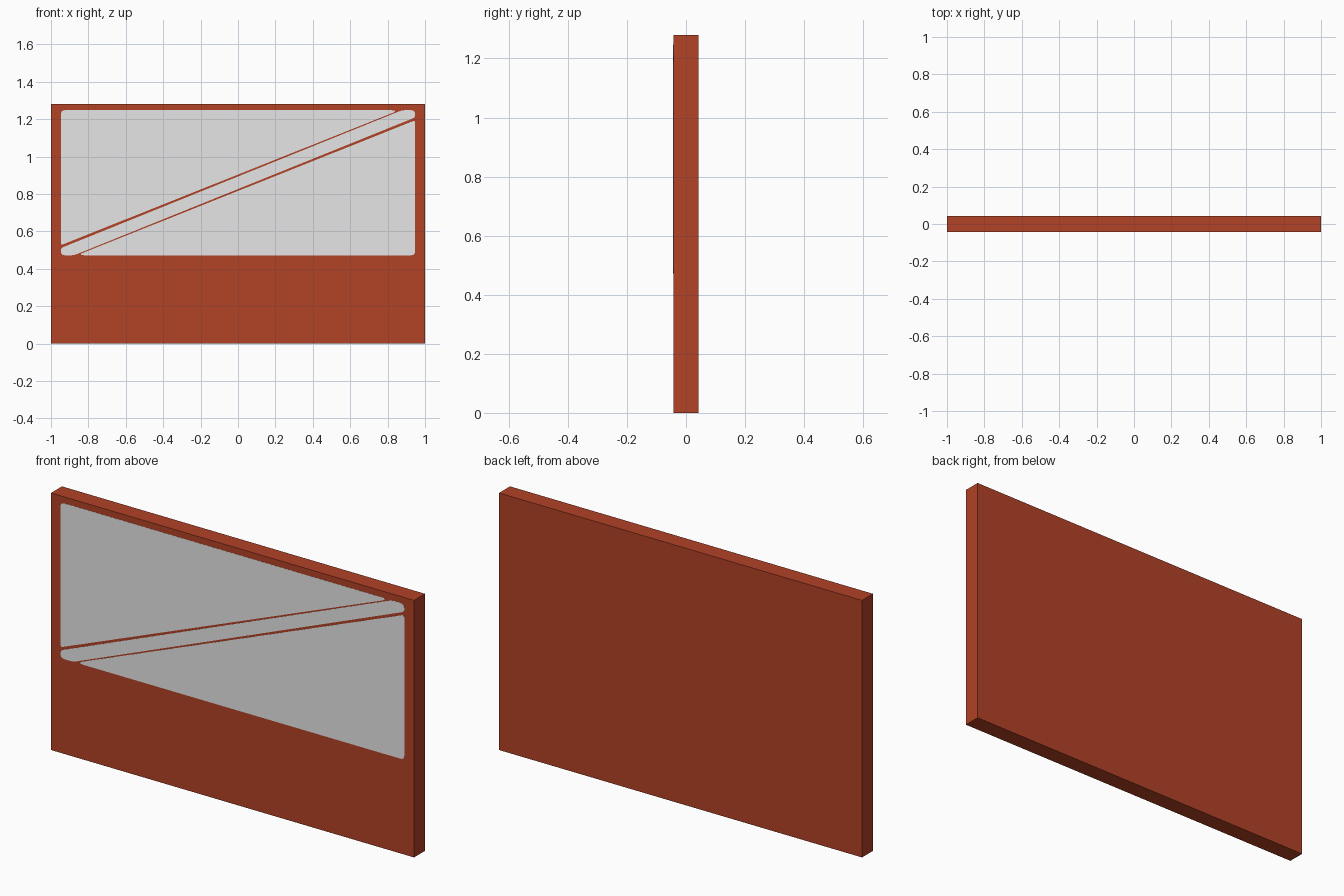
import bpy
import bmesh
from mathutils import Vector

if "Cube" in bpy.data.objects:
    bpy.data.objects.remove(bpy.data.objects["Cube"])

H, T = 1.28, 0.043      # panel height, half thickness
CZ = 0.86               # centre height of the pale inlays


def material(name, rgb):
    m = bpy.data.materials.new(name)
    m.diffuse_color = (*rgb, 1.0)
    m.use_nodes = True
    m.node_tree.nodes["Principled BSDF"].inputs["Base Color"].default_value = m.diffuse_color
    return m


red = material("brick red", (0.445, 0.054, 0.019))
grey = material("pale grey", (0.79, 0.79, 0.79))


def finish(bm, name, mat):
    bmesh.ops.recalc_face_normals(bm, faces=bm.faces)
    me = bpy.data.meshes.new(name)
    bm.to_mesh(me)
    bm.free()
    me.materials.append(mat)
    ob = bpy.data.objects.new(name, me)
    bpy.context.collection.objects.link(ob)
    return ob


def rounded(corners, steps=5):
    """Outline from (x, z, rounding length) corners."""
    out = []
    n = len(corners)
    for i, (x, z, d) in enumerate(corners):
        p = Vector((x, z))
        a = p + (Vector(corners[i - 1][:2]) - p).normalized() * d
        b = p + (Vector(corners[(i + 1) % n][:2]) - p).normalized() * d
        for k in range(steps + 1):
            t = k / steps
            out.append(a * (1 - t) ** 2 + p * 2 * t * (1 - t) + b * t * t)
    return out


def plate(name, corners):
    """Thin inlay lying practically flush with the front face."""
    bm = bmesh.new()
    face = bm.faces.new([bm.verts.new((p.x, -T - 0.0006, p.y)) for p in rounded(corners)])
    ext = bmesh.ops.extrude_face_region(bm, geom=[face])
    verts = [g for g in ext["geom"] if isinstance(g, bmesh.types.BMVert)]
    bmesh.ops.translate(bm, verts=verts, vec=(0, 0.003, 0))
    return finish(bm, name, grey)


def turned(corners):
    """Half-turn about the inlay centre."""
    return [(-x, 2 * CZ - z, d) for x, z, d in corners]


# Main slab
bm = bmesh.new()
bmesh.ops.create_cube(bm, size=1)
bmesh.ops.scale(bm, verts=bm.verts, vec=(2, 2 * T, H))
bmesh.ops.translate(bm, verts=bm.verts, vec=(0, 0, H / 2))
finish(bm, "slab", red)

# Two triangular inlays, the lower one a half-turn of the upper
triangle = [(-0.947, 0.526, 0.015), (-0.947, 1.248, 0.022), (0.863, 1.248, 0.048)]
plate("upper_triangle_inlay", triangle)
plate("lower_triangle_inlay", turned(triangle))

# Diagonal band between the triangles
half_band = [(-0.947, 0.472, 0.022), (-0.947, 0.511, 0.014), (0.877, 1.248, 0.02)]
plate("diagonal_band_inlay", half_band + turned(half_band))
